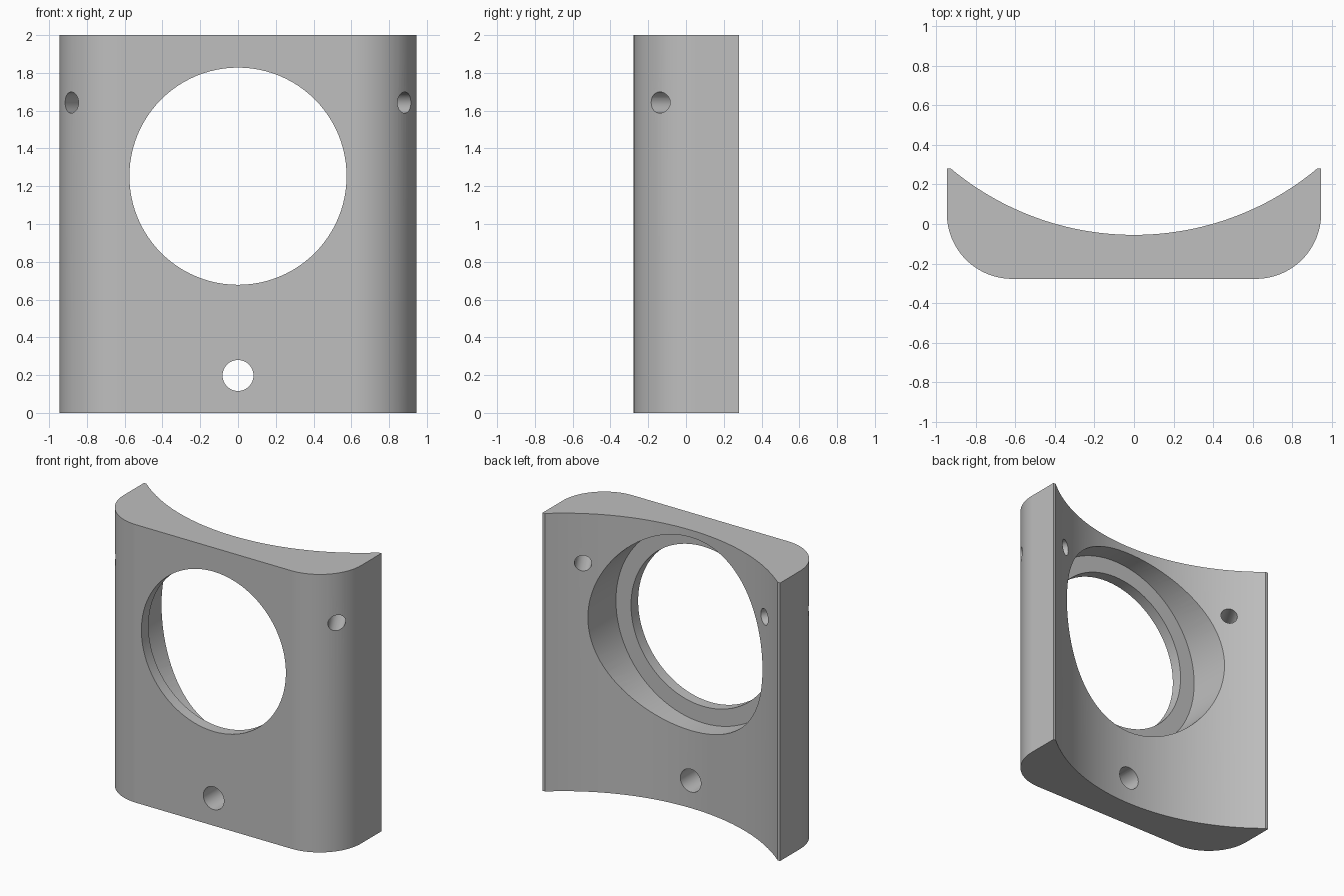
import bpy
import bmesh
from math import sin, cos, pi, radians, asin
from mathutils import Vector

if "Cube" in bpy.data.objects:
    bpy.data.objects.remove(bpy.data.objects["Cube"])

HALF_W, FRONT, BACK, HEIGHT = 0.945, -0.277, 0.28, 2.0
CORNER = 0.33              # rounded front corner radius
ARC_R, ARC_Y = 1.445, 1.39  # concave back: radius and centre
LIP = 0.925                # half width where the concave back ends

grey = bpy.data.materials.new("plain grey")
grey.use_nodes = True
colour = (0.52, 0.52, 0.52, 1)
grey.diffuse_color = colour
grey.node_tree.nodes["Principled BSDF"].inputs["Base Color"].default_value = colour


def to_object(name, bm):
    bmesh.ops.recalc_face_normals(bm, faces=bm.faces)
    mesh = bpy.data.meshes.new(name)
    bm.to_mesh(mesh)
    bm.free()
    obj = bpy.data.objects.new(name, mesh)
    bpy.context.collection.objects.link(obj)
    mesh.materials.append(grey)
    return obj


def cut_hole(body, radius, start, end, sides):
    """Bore a round hole from start to end."""
    start, end = Vector(start), Vector(end)
    axis = end - start
    bm = bmesh.new()
    bmesh.ops.create_cone(bm, cap_ends=True, segments=sides, radius1=radius,
                          radius2=radius, depth=axis.length)
    turn = axis.to_track_quat('Z', 'Y').to_matrix()
    bmesh.ops.rotate(bm, verts=bm.verts, cent=(0, 0, 0), matrix=turn)
    bmesh.ops.translate(bm, verts=bm.verts, vec=(start + end) / 2)
    cutter = to_object("hole_cutter", bm)
    cutter.hide_render = True
    mod = body.modifiers.new("hole", 'BOOLEAN')
    mod.operation, mod.solver, mod.object = 'DIFFERENCE', 'EXACT', cutter
    bpy.context.view_layer.objects.active = body
    bpy.ops.object.modifier_apply(modifier=mod.name)
    bpy.data.objects.remove(cutter)


# Plate outline: flat front, rounded corners, concave back
right = []
for i in range(25):
    a = i / 24 * pi / 2
    right.append((HALF_W - CORNER + CORNER * sin(a), FRONT + CORNER - CORNER * cos(a)))
right.append((HALF_W, BACK))
sweep = asin(LIP / ARC_R)
back = []
for i in range(65):
    a = sweep * (1 - i / 32)
    back.append((ARC_R * sin(a), ARC_Y - ARC_R * cos(a)))
left = [(-x, y) for x, y in reversed(right)]

bm = bmesh.new()
base = bm.faces.new([bm.verts.new((x, y, 0)) for x, y in right + back + left])
top = bmesh.ops.extrude_face_region(bm, geom=[base])["geom"]
bmesh.ops.translate(bm, vec=(0, 0, HEIGHT),
                    verts=[v for v in top if isinstance(v, bmesh.types.BMVert)])
plate = to_object("curved_mounting_plate", bm)

# Large opening with a stepped recess behind, and the lower hole
cut_hole(plate, 0.575, (0, -1, 1.253), (0, 1, 1.253), 96)
cut_hole(plate, 0.695, (0, -0.196, 1.253), (0, 1, 1.253), 96)
cut_hole(plate, 0.082, (0, -1, 0.198), (0, 1, 0.198), 48)

# Angled upper holes, square to the concave back
for side in (-1, 1):
    d = Vector((side * sin(radians(30)), -cos(radians(30)), 0))
    centre = Vector((0, ARC_Y, 1.643))
    cut_hole(plate, 0.056, centre + d * 1.1, centre + d * 2.2, 40)

# Smooth curves with crisp edges
bpy.ops.object.select_all(action='DESELECT')
plate.select_set(True)
bpy.context.view_layer.objects.active = plate
bpy.ops.object.shade_smooth_by_angle(angle=radians(25))
weighted = plate.modifiers.new("even_shading", 'WEIGHTED_NORMAL')
weighted.keep_sharp = True
